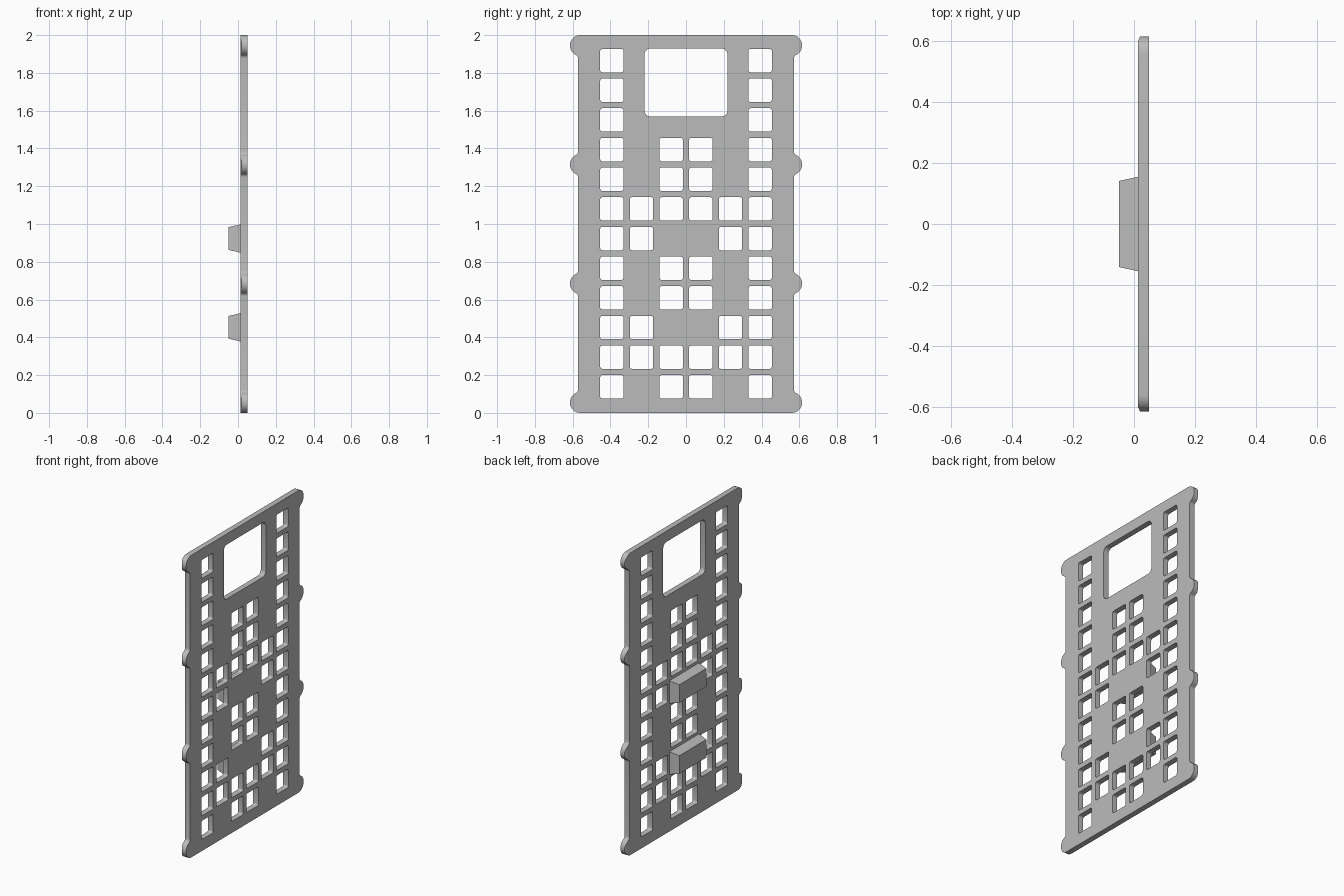
import bpy
import bmesh
from math import sin, cos, pi, atan2, radians
from mathutils import Vector

default = bpy.data.objects.get("Cube")
if default:
    bpy.data.objects.remove(default, do_unlink=True)

grey = bpy.data.materials.new("plain grey")
grey.use_nodes = True
colour = (0.5, 0.5, 0.5, 1)
grey.diffuse_color = colour
grey.node_tree.nodes["Principled BSDF"].inputs["Base Color"].default_value = colour

BACK, FACE, TIP = 0.013, 0.05, -0.05   # panel rear, panel face, block ends
EDGE, TAB_R, TAB_Y = 0.572, 0.055, 0.56
PITCH = 0.157


def arc(cy, cz, r, start, end, steps):
    angles = [start + (end - start) * i / steps for i in range(steps + 1)]
    return [(cy + r * cos(a), cz + r * sin(a)) for a in angles]


def rounded_rect(cy, cz, w, h, r, steps=4):
    points = []
    for i, (sy, sz) in enumerate([(1, 1), (-1, 1), (-1, -1), (1, -1)]):
        points += arc(cy + sy * (w / 2 - r), cz + sz * (h / 2 - r), r,
                      i * pi / 2, (i + 1) * pi / 2, steps)
    return points


def finish(bm, name):
    bmesh.ops.recalc_face_normals(bm, faces=bm.faces[:])
    mesh = bpy.data.meshes.new(name)
    bm.to_mesh(mesh)
    bm.free()
    mesh.materials.append(grey)
    obj = bpy.data.objects.new(name, mesh)
    bpy.context.collection.objects.link(obj)
    bpy.context.view_layer.objects.active = obj
    for other in bpy.context.selected_objects:
        other.select_set(False)
    obj.select_set(True)
    bpy.ops.object.shade_smooth_by_angle(angle=radians(30))
    return obj


# Outline: straight sides carrying round tabs blended in with small fillets
FILLET = 0.02
fy = EDGE + FILLET
dz = ((TAB_R + FILLET) ** 2 - (fy - TAB_Y) ** 2) ** 0.5
lean = atan2(dz, fy - TAB_Y)
side = []
tabs = [TAB_R, 0.685, 1.315, 2 - TAB_R]
for i, z in enumerate(tabs):
    low = -pi / 2 if i == 0 else -lean
    high = pi / 2 if i == len(tabs) - 1 else lean
    if i > 0:
        side += arc(fy, z - dz, FILLET, pi, pi - lean, 4)[:-1]
    side += arc(TAB_Y, z, TAB_R, low, high, 14)
    if i < len(tabs) - 1:
        side += arc(fy, z + dz, FILLET, pi + lean, pi, 4)[1:]
outline = side + [(-y, z) for y, z in reversed(side)]

# Square holes: which columns are open in each row, from the bottom up
gapped, every, outer, ends = (0, 2, 3, 5), range(6), (0, 1, 4, 5), (0, 5)
rows = [gapped, every, outer, gapped, gapped, outer, every,
        gapped, gapped, ends, ends, ends]
loops = [outline, rounded_rect(0, 1.749, 0.44, 0.36, 0.032, 6)]
for row, columns in enumerate(rows):
    for col in columns:
        loops.append(rounded_rect((col - 2.5) * PITCH, 0.138 + row * PITCH,
                                  0.124, 0.124, 0.012))

# Panel: fill the loops, then thicken
bm = bmesh.new()
for loop in loops:
    verts = [bm.verts.new((BACK, y, z)) for y, z in loop]
    for a, b in zip(verts, verts[1:] + verts[:1]):
        bm.edges.new((a, b))
bmesh.ops.triangle_fill(bm, use_beauty=True, edges=bm.edges[:],
                        normal=(1, 0, 0))
extruded = bmesh.ops.extrude_face_region(bm, geom=bm.faces[:],
                                         use_keep_orig=True)
moved = [v for v in extruded["geom"] if isinstance(v, bmesh.types.BMVert)]
bmesh.ops.translate(bm, vec=(FACE - BACK, 0, 0), verts=moved)

# Small chamfer on the rear of the tab ends
for s in (-1, 1):
    cut = bmesh.ops.bisect_plane(
        bm, geom=bm.verts[:] + bm.edges[:] + bm.faces[:],
        plane_co=(BACK, s * 0.6, 0), plane_no=Vector((-0.015, s * 0.007, 0)),
        clear_outer=True)
    rim = [e for e in cut["geom_cut"] if isinstance(e, bmesh.types.BMEdge)]
    bmesh.ops.holes_fill(bm, edges=rim, sides=0)
finish(bm, "panel")

# Tapered blocks on the rear
for name, z in (("lower_block", 0.453), ("upper_block", 0.923)):
    bm = bmesh.new()
    bmesh.ops.create_cube(bm, size=2)
    for v in bm.verts:
        tip = v.co.x < 0
        v.co = (TIP if tip else BACK,
                v.co.y * (0.141 if tip else 0.155),
                z + v.co.z * (0.06 if tip else 0.075))
    finish(bm, name)
